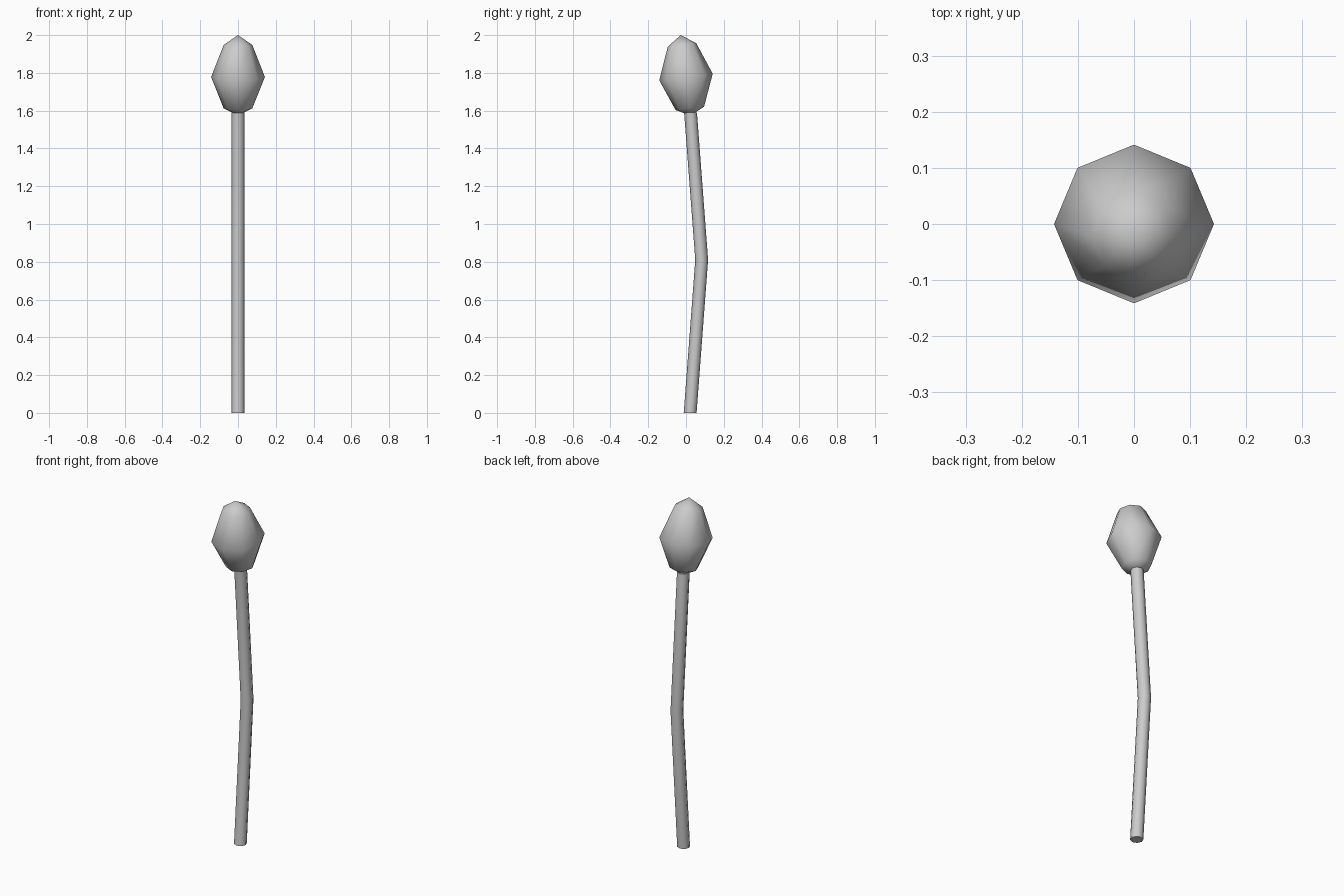
import bpy, bmesh, math
from mathutils import Matrix, Vector

if "Cube" in bpy.data.objects:
    bpy.data.objects.remove(bpy.data.objects["Cube"])

SIDES = 8


def lathe(name, rings, cap_start=True, cap_end=True):
    """Skin a list of (centre, radius, tilt about x); zero radius makes a tip."""
    bm = bmesh.new()
    loops = []
    for centre, r, tilt in rings:
        rot = Matrix.Rotation(tilt, 3, 'X')
        n = SIDES if r > 0 else 1
        loops.append([bm.verts.new(Vector(centre) + rot @ Vector(
            (r * math.cos(2 * math.pi * i / SIDES), r * math.sin(2 * math.pi * i / SIDES), 0)))
            for i in range(n)])
    for a, b in zip(loops, loops[1:]):
        for i in range(SIDES):
            j = (i + 1) % SIDES
            if len(a) == 1:
                bm.faces.new((a[0], b[j], b[i]))
            elif len(b) == 1:
                bm.faces.new((a[i], a[j], b[0]))
            else:
                bm.faces.new((a[i], a[j], b[j], b[i]))
    if cap_start and len(loops[0]) > 1:
        bm.faces.new(loops[0][::-1])
    if cap_end and len(loops[-1]) > 1:
        bm.faces.new(loops[-1])
    bmesh.ops.recalc_face_normals(bm, faces=bm.faces)
    me = bpy.data.meshes.new(name)
    bm.to_mesh(me)
    bm.free()
    ob = bpy.data.objects.new(name, me)
    bpy.context.collection.objects.link(ob)
    return ob


# Bent stem
stem = lathe("stem", [((0, 0.022, 0), 0.034, 0),
                      ((0, 0.083, 0.81), 0.034, 0),
                      ((0, 0.024, 1.59), 0.034, 0)])

# Tilted flower bud
tilt = math.radians(7.1)
axis = Matrix.Rotation(tilt, 3, 'X') @ Vector((0, 0, 1))
mid = Vector((0, 0, 1.778))
profile = [(-0.205, 0), (-0.167, 0.076), (0, 0.1425), (0.171, 0.076), (0.224, 0)]
bud = lathe("flower_bud", [(mid + axis * h, r, tilt) for h, r in profile])

# Smooth shading with crisp edges
for ob, angle in ((stem, 50), (bud, 70)):
    bpy.ops.object.select_all(action='DESELECT')
    ob.select_set(True)
    bpy.context.view_layer.objects.active = ob
    bpy.ops.object.shade_smooth_by_angle(angle=math.radians(angle))
